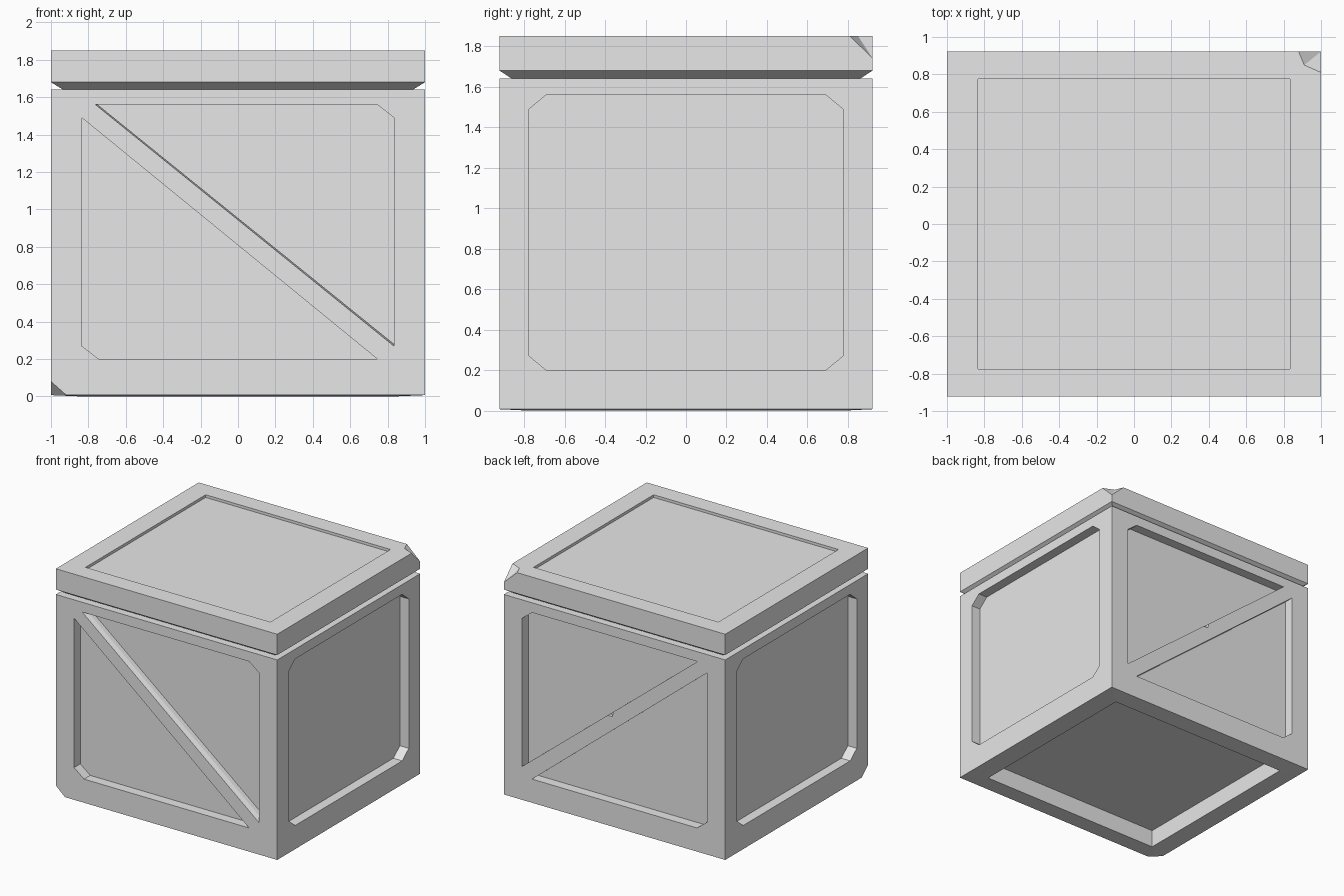
import bpy
import bmesh
from mathutils import Vector

if "Cube" in bpy.data.objects:
    bpy.data.objects.remove(bpy.data.objects["Cube"], do_unlink=True)

HX, HY, TOP = 1.0, 0.922, 1.85
SEAM = 1.64
DEPTH = 0.08

grey = bpy.data.materials.new("plain_grey")
grey.use_nodes = True
grey.diffuse_color = (0.8, 0.8, 0.8, 1)
for node in grey.node_tree.nodes:
    if node.type == "BSDF_PRINCIPLED":
        node.inputs["Base Color"].default_value = (0.8, 0.8, 0.8, 1)


def make_object(name, bm):
    bmesh.ops.recalc_face_normals(bm, faces=bm.faces[:])
    mesh = bpy.data.meshes.new(name)
    bm.to_mesh(mesh)
    bm.free()
    mesh.materials.append(grey)
    obj = bpy.data.objects.new(name, mesh)
    bpy.context.collection.objects.link(obj)
    return obj


def loft(name, rings):
    """Closed solid through matching rings of points, capped at both ends."""
    bm = bmesh.new()
    loops = [[bm.verts.new(p) for p in ring] for ring in rings]
    for a, b in zip(loops, loops[1:]):
        for i in range(len(a)):
            j = (i + 1) % len(a)
            bm.faces.new((a[i], a[j], b[j], b[i]))
    bm.faces.new(loops[0])
    bm.faces.new(loops[-1])
    return make_object(name, bm)


def hull(name, points):
    bm = bmesh.new()
    for p in points:
        bm.verts.new(p)
    bmesh.ops.convex_hull(bm, input=bm.verts[:])
    return make_object(name, bm)


def rect(hx, hy, z):
    return [(-hx, -hy, z), (hx, -hy, z), (hx, hy, z), (-hx, hy, z)]


def wall_point(side, u, z, d):
    """Point on a side wall, d units inward from its surface."""
    return {"front": (u, -HY + d, z), "back": (u, HY - d, z),
            "left": (HX - d, u, z), "right": (-HX + d, u, z)}[side]


def wall_cutter(side, sections):
    return loft("cutter_" + side, [[wall_point(side, u, z, d) for u, z in poly]
                                   for d, poly in sections])


def carve(obj, cutters):
    """Subtract every cutter, then bake the result and drop the cutters."""
    for cutter in cutters:
        cutter.hide_render = True
        mod = obj.modifiers.new("carve", "BOOLEAN")
        mod.operation = "DIFFERENCE"
        mod.solver = "EXACT"
        mod.object = cutter
    bpy.context.view_layer.update()
    graph = bpy.context.evaluated_depsgraph_get()
    mesh = bpy.data.meshes.new_from_object(obj.evaluated_get(graph))
    obj.modifiers.clear()
    obj.data = mesh
    for cutter in cutters:
        bpy.data.objects.remove(cutter, do_unlink=True)


# Crate body with a recessed underside
body = loft("crate_body", [rect(0.835, 0.775, 0.145), rect(0.835, 0.775, 0),
                           rect(HX, HY, 0.007), rect(HX, HY, SEAM)])

# Lid with a tapered lower edge and a shallow top panel
lid = loft("crate_lid", [rect(0.935, 0.86, SEAM - 0.01), rect(0.935, 0.86, SEAM),
                         rect(HX, HY, 1.68), rect(HX, HY, TOP),
                         rect(0.835, 0.775, TOP), rect(0.835, 0.775, TOP - 0.022)])

cutters = []

# Side panels: recessed rectangles with clipped corners
W, LOW, HIGH, CU, CZ = 0.775, 0.2, 1.56, 0.085, 0.07
side_panel = [(-W, LOW + CZ), (-W + CU, LOW), (W - CU, LOW), (W, LOW + CZ),
              (W, HIGH - CZ), (W - CU, HIGH), (-W + CU, HIGH), (-W, HIGH - CZ)]
for side in ("left", "right"):
    cutters.append(wall_cutter(side, [(-0.04, side_panel), (DEPTH, side_panel)]))

# Front and back panels: two recesses that leave a diagonal brace
W = 0.835
lower = [(-W, HIGH - CZ), (-W, LOW + CZ), (-W + 0.09, LOW), (W - 0.09, LOW)]


def upper(slip):
    return [(-0.75 - slip, HIGH), (W - 0.09, HIGH), (W, HIGH - CZ), (W, 0.28 - slip)]


for side in ("front", "back"):
    slip = 0.024 if side == "front" else 0
    cutters.append(wall_cutter(side, [(-0.04, lower), (DEPTH, lower)]))
    cutters.append(wall_cutter(side, [(-0.04, upper(slip)), (0.04, upper(0)),
                                      (DEPTH, upper(0))]))

# Nick in the rear brace
nick = [(0.01, 0.952), (0.02, 0.905), (0.07, 0.904), (0.06, 0.95)]
cutters.append(wall_cutter("back", [(-0.04, nick), (0.03, nick)]))

# Chipped lower front corner
corner = Vector((-HX, -HY, 0))
cutters.append(hull("cutter_chip", [corner + Vector(v) for v in (
    (-0.045, -0.045, 0.16), (0.18, -0.045, -0.04), (-0.045, 0.18, -0.04),
    (-0.045, -0.045, -0.04))]))
carve(body, cutters)

# Chipped upper rear corner of the lid
lid_chip = [(0.88, HY, TOP), (0.91, 0.85, TOP), (HX, 0.81, TOP), (HX, HY, 1.74)]
tip = Vector((HX, HY, 1.74))
outward = [tip + (Vector(p) - tip) * 1.3 for p in lid_chip[:3]]
far = [(1.1, 1.02, TOP + 0.05), (1.1, 1.02, 1.74)]
carve(lid, [hull("cutter_lid_chip", [tip] + outward + far)])
